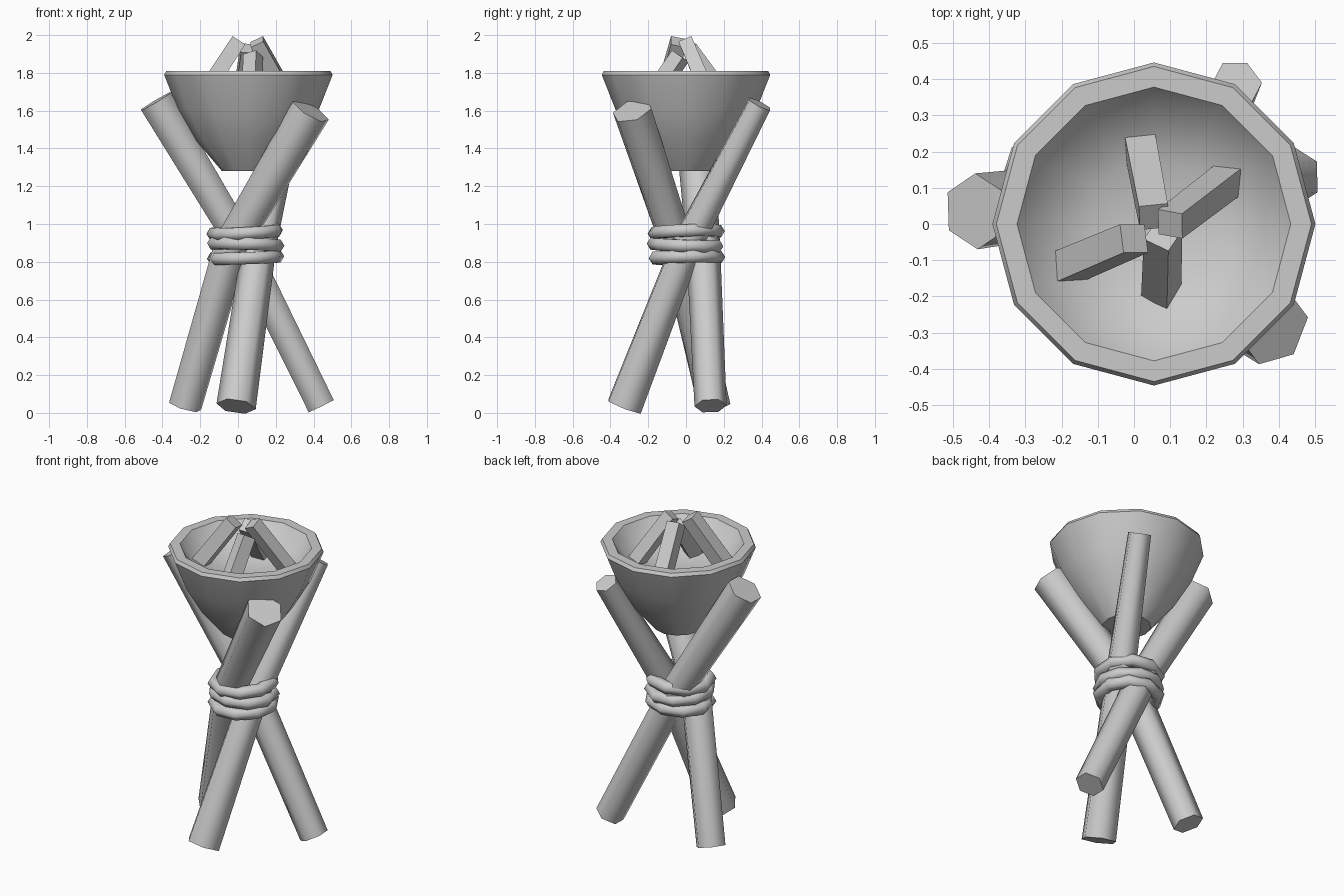
import bpy, bmesh, math
from mathutils import Vector, Matrix

if "Cube" in bpy.data.objects:
    bpy.data.objects.remove(bpy.data.objects["Cube"])


def finish(name, bm, angle):
    """Turn a bmesh into an object, smooth below the given angle."""
    bmesh.ops.recalc_face_normals(bm, faces=bm.faces)
    me = bpy.data.meshes.new(name)
    bm.to_mesh(me)
    bm.free()
    me.shade_smooth()
    me.set_sharp_from_angle(angle=math.radians(angle))
    ob = bpy.data.objects.new(name, me)
    bpy.context.collection.objects.link(ob)
    return ob


def bridge(bm, a, b):
    n = len(a)
    for i in range(n):
        bm.faces.new((a[i], a[(i + 1) % n], b[(i + 1) % n], b[i]))


def tube(name, points, radii, sides, phase, angle):
    """Capped prism following a short path, one radius per point."""
    bm = bmesh.new()
    pts = [Vector(p) for p in points]
    rings = []
    for i, p in enumerate(pts):
        d = (pts[min(i + 1, len(pts) - 1)] - pts[max(i - 1, 0)]).normalized()
        u = Vector((0, 1, 0)).cross(d).normalized()
        v = d.cross(u)
        ring = []
        for k in range(sides):
            a = math.radians(phase) + 2 * math.pi * k / sides
            ring.append(bm.verts.new(p + radii[i] * (u * math.cos(a) + v * math.sin(a))))
        rings.append(ring)
    for a, b in zip(rings, rings[1:]):
        bridge(bm, a, b)
    bm.faces.new(rings[0])
    bm.faces.new(rings[-1])
    return finish(name, bm, angle)


# Three bent logs crossing at the binding
tube("front_log", [(-0.01, -0.325, 0.035), (0.115, 0.01, 0.9), (0.285, 0.39, 1.635)],
     [0.105, 0.09, 0.07], 6, 0, 65)
tube("right_log", [(0.44, 0.13, 0.037), (0.015, 0.09, 0.9), (-0.435, 0.035, 1.65)],
     [0.085, 0.09, 0.105], 6, 30, 65)
tube("left_log", [(-0.28, 0.15, 0.035), (-0.03, -0.05, 0.9), (0.385, -0.285, 1.6)],
     [0.09, 0.095, 0.11], 6, 15, 65)

# Rope binding: three slightly tilted low-poly rings
for n, (z, tx, ty, rot) in enumerate([(0.822, 1, -2, 10), (0.89, -2, 2, 32), (0.957, 2, -3, 18)]):
    bm = bmesh.new()
    rings = []
    for i in range(9):
        a = 2 * math.pi * i / 9
        ring = []
        for k in range(6):
            b = 2 * math.pi * k / 6
            r = 0.168 + 0.04 * math.cos(b)
            ring.append(bm.verts.new((r * math.cos(a), r * math.sin(a), 0.037 * math.sin(b))))
        rings.append(ring)
    for i in range(9):
        bridge(bm, rings[i], rings[(i + 1) % 9])
    m = (Matrix.Translation((0.04, 0, z)) @ Matrix.Rotation(math.radians(tx), 4, 'X')
         @ Matrix.Rotation(math.radians(ty), 4, 'Y') @ Matrix.Rotation(math.radians(rot), 4, 'Z'))
    bmesh.ops.transform(bm, matrix=m, verts=bm.verts)
    finish(f"rope_ring_{n + 1}", bm, 65)

# Fire bowl: twelve-sided lathe with thick rim and shallow hollow
profile = [(0.14, 1.28), (0.275, 1.44), (0.375, 1.61), (0.446, 1.79), (0.435, 1.81),
           (0.378, 1.81), (0.31, 1.72), (0.18, 1.66)]
bm = bmesh.new()
rings = [[bm.verts.new((0.055 + r * math.cos(math.pi * i / 6), r * math.sin(math.pi * i / 6), z))
          for i in range(12)] for r, z in profile]
for a, b in zip(rings, rings[1:]):
    bridge(bm, a, b)
bm.faces.new(rings[0])
centre = bm.verts.new((0.055, 0, 1.64))
for i in range(12):
    bm.faces.new((rings[-1][i], rings[-1][(i + 1) % 12], centre))
finish("fire_bowl", bm, 35)

# Four square firewood sticks leaning together
sticks = [((-0.2, -0.125, 1.66), (0.0, -0.04, 1.965), 0.06, 45),
          ((0.27, 0.13, 1.66), (0.1, 0.0, 1.965), 0.055, 35),
          ((0.015, 0.23, 1.64), (0.055, 0.02, 1.93), 0.06, 52),
          ((0.075, -0.2, 1.64), (0.08, -0.03, 1.89), 0.058, 15)]
for n, (low, top, r, ph) in enumerate(sticks):
    tube(f"firewood_{n + 1}", [low, top], [r, r * 0.95], 4, ph, 30)
